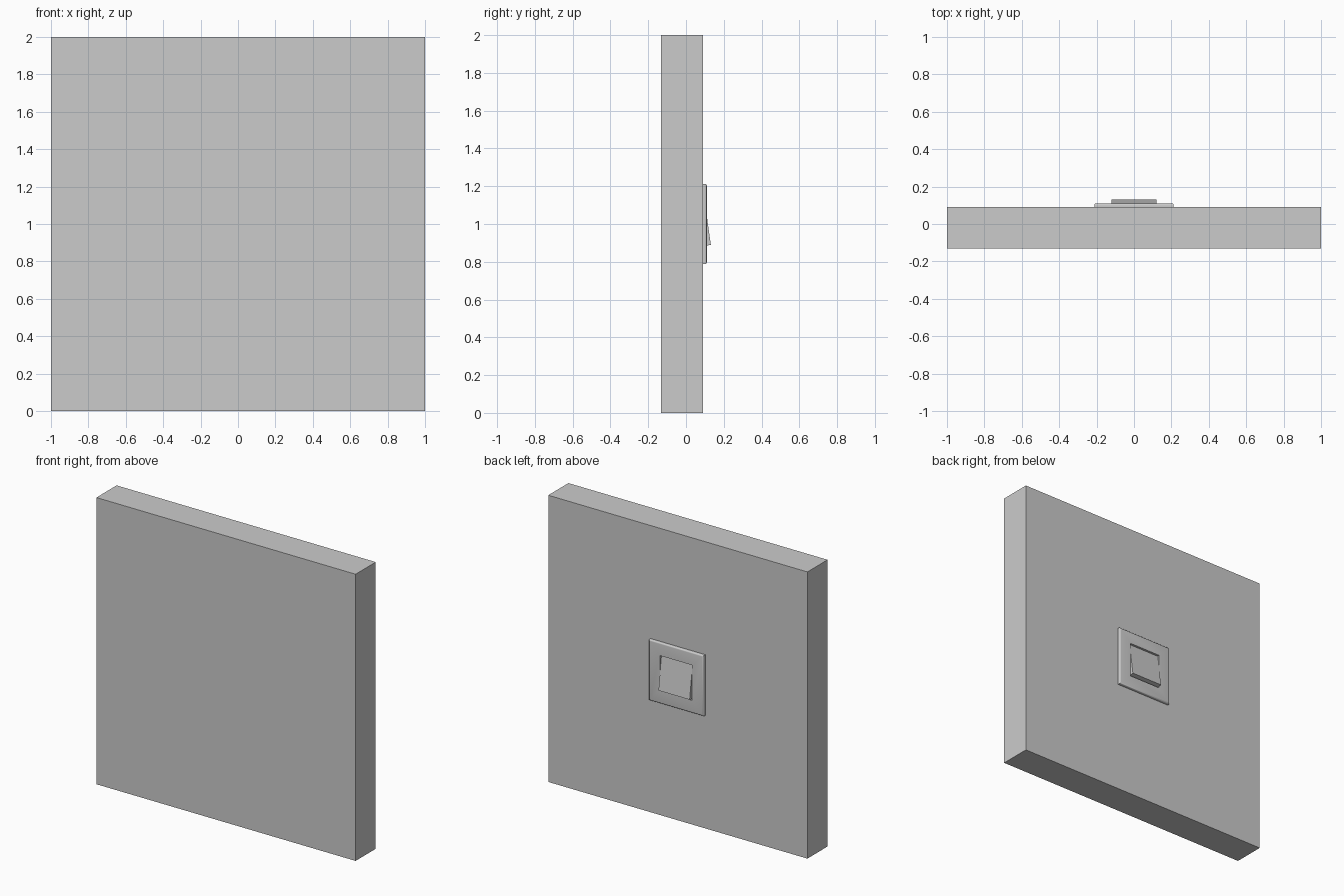
import bpy, bmesh
from math import sin, cos, pi, radians
from mathutils import Matrix

if "Cube" in bpy.data.objects:
    bpy.data.objects.remove(bpy.data.objects["Cube"])


def finish(bm, name):
    bmesh.ops.recalc_face_normals(bm, faces=bm.faces)
    mesh = bpy.data.meshes.new(name)
    bm.to_mesh(mesh)
    bm.free()
    obj = bpy.data.objects.new(name, mesh)
    bpy.context.collection.objects.link(obj)
    return obj


def box(name, size, centre, tilt=0.0):
    bm = bmesh.new()
    m = (Matrix.Translation(centre) @ Matrix.Rotation(tilt, 4, 'X')
         @ Matrix.Diagonal((*size, 1)))
    bmesh.ops.create_cube(bm, size=1, matrix=m)
    return finish(bm, name)


BACK, FACE, Z = 0.09, 0.11, 1.0   # plate back, plate face, switch height

# Wall panel
box("wall", (2, 0.222, 2), (0, -0.021, 1))

# Switch plate: square frame with rounded outer edge and open centre
half, hole, r, steps = 0.212, 0.123, 0.01, 4
profile = [(hole, BACK), (half, BACK)]
for i in range(steps + 1):
    a = pi / 2 * i / steps
    profile.append((half - r + r * cos(a), FACE - r + r * sin(a)))
profile.append((hole, FACE))
bm = bmesh.new()
rings = [[bm.verts.new((sx * h, y, Z + sz * h))
          for sx, sz in ((-1, -1), (1, -1), (1, 1), (-1, 1))]
         for h, y in profile]
for k, ring in enumerate(rings):
    nxt = rings[(k + 1) % len(rings)]
    for j in range(4):
        n = (j + 1) % 4
        bm.faces.new((ring[j], ring[n], nxt[n], nxt[j]))
plate = finish(bm, "switch_plate")
bpy.context.view_layer.objects.active = plate
plate.select_set(True)
bpy.ops.object.shade_smooth_by_angle(angle=radians(30))

# Rocker: tilted so the bottom stands out and the top sinks in the opening
tilt, depth = radians(8), 0.04
box("rocker", (0.24, depth, 0.232),
    (0, 0.1155 - depth / 2 * cos(tilt), Z + 0.004 - depth / 2 * sin(tilt)), tilt)
